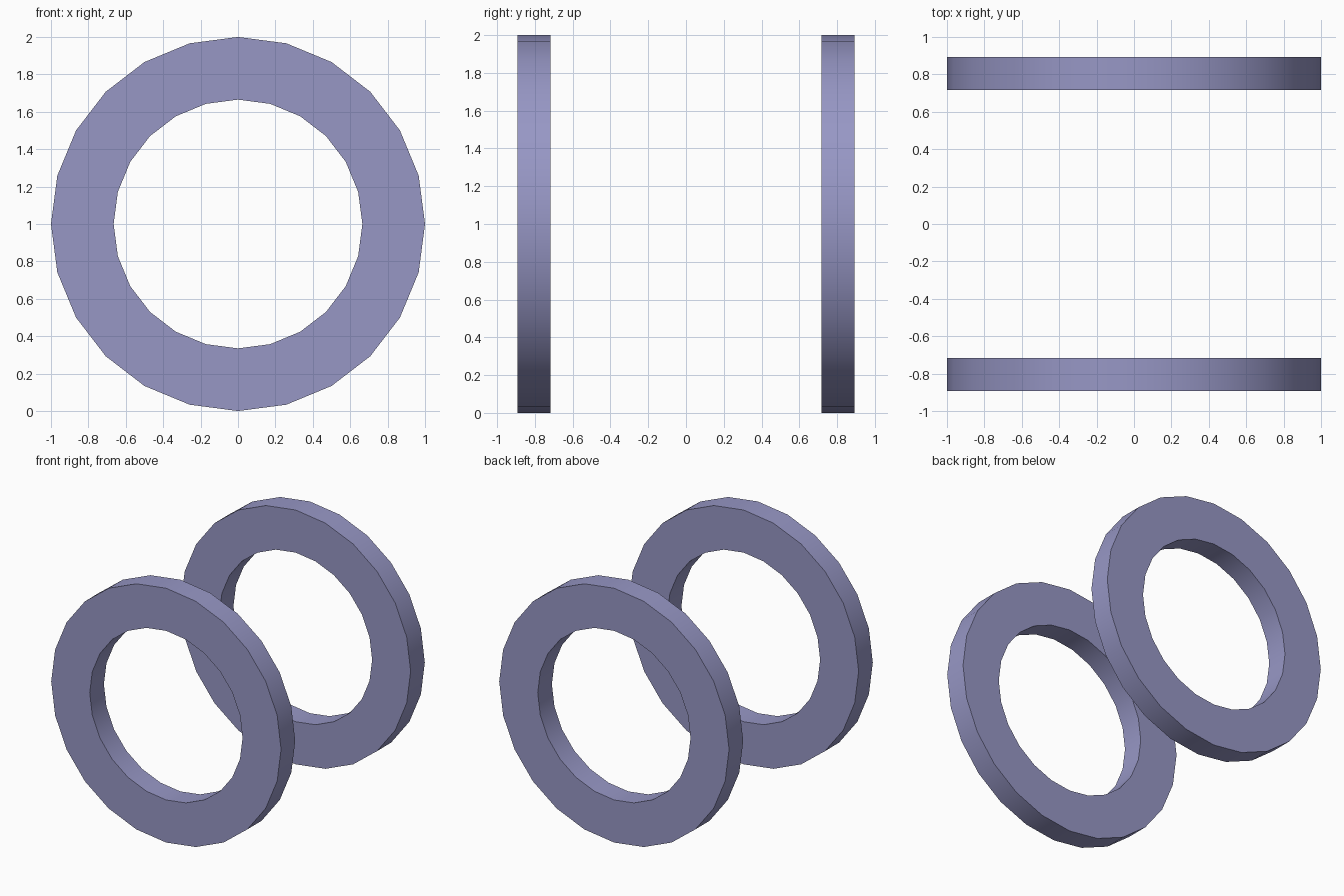
import bpy, bmesh
from math import cos, sin, pi, radians

if "Cube" in bpy.data.objects:
    bpy.data.objects.remove(bpy.data.objects["Cube"])

SIDES = 24
OUTER, INNER = 1.0, 0.665
Y_NEAR, Y_FAR = 0.717, 0.893
CENTRE_Z = 1.0

mat = bpy.data.materials.new("muted_violet")
mat.diffuse_color = (0.31, 0.31, 0.56, 1)
mat.use_nodes = True
mat.node_tree.nodes["Principled BSDF"].inputs["Base Color"].default_value = mat.diffuse_color


def make_ring(name, y0, y1):
    # Rectangular section swept around the y axis
    bm = bmesh.new()
    section = [(OUTER, y0), (OUTER, y1), (INNER, y1), (INNER, y0)]
    loops = []
    for i in range(SIDES):
        a = 2 * pi * i / SIDES
        loops.append([bm.verts.new((r * cos(a), y, CENTRE_Z + r * sin(a)))
                      for r, y in section])
    for i in range(SIDES):
        a, b = loops[i], loops[(i + 1) % SIDES]
        for j in range(4):
            k = (j + 1) % 4
            bm.faces.new((a[j], a[k], b[k], b[j]))
    bmesh.ops.recalc_face_normals(bm, faces=bm.faces)
    mesh = bpy.data.meshes.new(name)
    bm.to_mesh(mesh)
    bm.free()
    mesh.materials.append(mat)
    ob = bpy.data.objects.new(name, mesh)
    bpy.context.collection.objects.link(ob)
    # Smooth rims, crisp corners
    bpy.ops.object.select_all(action='DESELECT')
    ob.select_set(True)
    bpy.context.view_layer.objects.active = ob
    bpy.ops.object.shade_smooth_by_angle(angle=radians(30))


# Front and back rings
make_ring("front_ring", -Y_FAR, -Y_NEAR)
make_ring("back_ring", Y_NEAR, Y_FAR)
